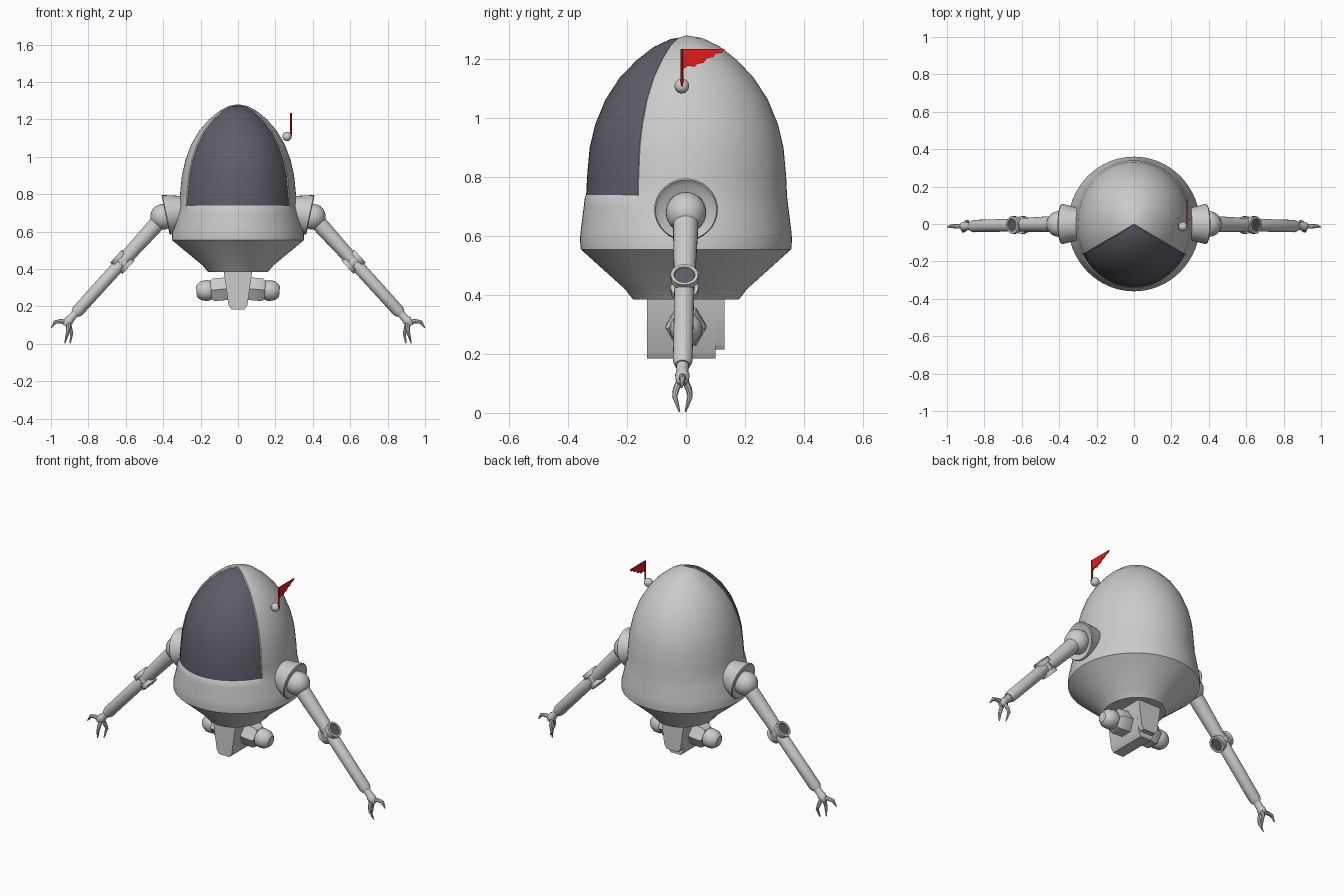
import bpy, bmesh, math
from mathutils import Vector as V

if "Cube" in bpy.data.objects:
    bpy.data.objects.remove(bpy.data.objects["Cube"])


def material(name, rgb):
    m = bpy.data.materials.new(name)
    m.diffuse_color = (*rgb, 1)
    m.use_nodes = True
    m.node_tree.nodes["Principled BSDF"].inputs["Base Color"].default_value = m.diffuse_color
    return m


DARK = material("dark_glass", (0.11, 0.11, 0.14))
RED = material("flag_red", (0.8, 0.01, 0.01))


def finish(name, bm, mat=None, mirror=False):
    bmesh.ops.recalc_face_normals(bm, faces=bm.faces[:])
    me = bpy.data.meshes.new(name)
    bm.to_mesh(me)
    bm.free()
    ob = bpy.data.objects.new(name, me)
    bpy.context.collection.objects.link(ob)
    if mat:
        me.materials.append(mat)
    bpy.ops.object.select_all(action='DESELECT')
    ob.select_set(True)
    bpy.context.view_layer.objects.active = ob
    bpy.ops.object.shade_smooth_by_angle(angle=math.radians(35))
    if mirror:
        ob.modifiers.new("mirror", 'MIRROR')
    return ob


def loft(stations, sides, axis=None):
    """Skin rings given as (position, radius or (ru, rv)); returns a bmesh."""
    bm = bmesh.new()
    pts = [V(p) for p, _ in stations]
    rings = []
    for i, (_, r) in enumerate(stations):
        a = V(axis) if axis else pts[min(i + 1, len(pts) - 1)] - pts[max(i - 1, 0)]
        v = a.normalized().cross(V((0, 1, 0))).normalized()
        u = v.cross(a).normalized()
        ru, rv = r if isinstance(r, tuple) else (r, r)
        ang = [2 * math.pi * k / sides for k in range(sides)]
        rings.append([bm.verts.new(pts[i] + u * ru * math.cos(t) + v * rv * math.sin(t)) for t in ang])
    for a, b in zip(rings, rings[1:]):
        for k in range(sides):
            j = (k + 1) % sides
            bm.faces.new((a[k], a[j], b[j], b[k]))
    bm.faces.new(rings[0])
    bm.faces.new(rings[-1])
    return bm


def turned(name, start, axis, profile, sides=24, mat=None, mirror=True):
    """Turn a (distance, radius) profile around an axis."""
    a = V(axis).normalized()
    return finish(name, loft([(V(start) + a * t, r) for t, r in profile], sides, a), mat, mirror)


def prism(name, pts, vec, mat=None):
    bm = bmesh.new()
    f = bm.faces.new([bm.verts.new(p) for p in pts])
    out = bmesh.ops.extrude_face_region(bm, geom=[f], use_keep_orig=True)
    bmesh.ops.translate(bm, vec=vec, verts=[g for g in out["geom"] if isinstance(g, bmesh.types.BMVert)])
    return finish(name, bm, mat)


def ball(name, centre, r, mirror=False):
    bm = bmesh.new()
    bmesh.ops.create_uvsphere(bm, u_segments=24, v_segments=14, radius=r)
    bmesh.ops.translate(bm, vec=centre, verts=bm.verts)
    return finish(name, bm, None, mirror)


# body: slightly oval turned shell (half width x, half depth y, height)
shell = [(.002, .002, 1.281), (.05, .055, 1.272), (.10, .112, 1.245), (.155, .17, 1.20),
         (.207, .228, 1.14), (.251, .277, 1.065), (.282, .312, .98), (.30, .331, .90),
         (.31, .34, .80), (.315, .343, .735), (.325, .347, .70), (.345, .357, .62),
         (.352, .36, .59), (.353, .357, .555), (.19, .207, .42), (.16, .18, .385)]
N = 64
bm = loft([((0, 0, z), (ry, rx)) for rx, ry, z in shell], N, (0, 0, 1))
bm.normal_update()
bmesh.ops.recalc_face_normals(bm, faces=bm.faces[:])
bm.faces.ensure_lookup_table()
# visor: front sector of the dome, slightly recessed
visor = [bm.faces[i * N + k] for i in range(9) for k in range(21, 43)]
for f in visor:
    f.material_index = 1
bmesh.ops.inset_region(bm, faces=visor, thickness=.005, depth=-.004)
for f in bm.faces:
    f.material_index = 1 if f in visor else 0
body = finish("body_shell", bm)
body.data.materials.append(material("shell_grey", (.8, .8, .8)))
body.data.materials.append(DARK)

# shoulders: flared cup with a ball joint
turned("shoulder_cup", (.26, 0, .716), (.978, 0, -.207),
       [(0, .075), (.125, .108), (.13, .104), (.118, .085)], 32)
ball("shoulder_ball", (.40, 0, .68), .069, True)

# arms
S = V((.40, 0, .68))
D = V((.49, -.012, -.54)).normalized()
turned("upper_arm", S, D, [(0, .043), (.10, .042), (.31, .036)])
E = S + D * .325
side = V((.741, 0, .672))
turned("elbow_joint", E, side,
       [(-.038, .034), (-.045, .036), (-.045, .047), (-.02, .047), (-.02, .034),
        (.02, .034), (.02, .047), (.045, .047), (.045, .036), (.038, .034)])
for s in (1, -1):
    turned("elbow_cap", E, side * s, [(.037, .034), (.040, .034)], 24, DARK)
turned("forearm", S, D, [(.335, .030), (.35, .034), (.68, .033), (.70, .026)])
turned("wrist", S, D, [(.69, .021), (.735, .02), (.745, .025), (.77, .022), (.785, .012)], 16)

# claws: one outward finger, two lower fingers
fingers = {
    "outer_finger": [((.90, -.012, .108), .014), ((.945, -.012, .122), .012),
                     ((.978, -.012, .117), .010), ((.998, -.015, .086), .003)],
    "front_finger": [((.905, -.018, .115), .012), ((.908, -.034, .08), .011),
                     ((.912, -.038, .055), .009), ((.926, -.022, .004), .003)],
    "back_finger": [((.905, -.006, .115), .012), ((.897, .010, .08), .011),
                    ((.890, .014, .055), .009), ((.897, -.002, .004), .003)],
}
for name, path in fingers.items():
    finish(name, loft(path, 8), None, True)

# keel under the body: tapered block with a shorter step at the back
def keel(name, y, depth, bottom):
    w = .05 + (bottom - .185) * .14
    half = [(.078, .40), (w, bottom + .022), (w - .016, bottom)]
    prism(name, [(x, y, z) for x, z in half] + [(-x, y, z) for x, z in reversed(half)], (0, depth, 0))


keel("keel_block", -.132, .232, .185)
keel("keel_rear_step", .10, .03, .215)

# side thrusters: six-sided collar and rounded nozzle
T, TD = (.03, 0, .298), (.985, 0, -.09)
turned("thruster_collar", T, TD, [(0, .06), (.02, .07), (.10, .07), (.115, .058)], 6)
turned("thruster_nozzle", T, TD, [(.10, .045), (.115, .05), (.135, .056), (.165, .052), (.185, .038), (.193, .028)], 16)

# flag on the right side of the dome
ball("flag_mount", (.262, -.014, 1.109), .025)
turned("flag_pole", (.283, -.014, 1.108), (0, 0, 1), [(0, .005), (.127, .005)], 10, RED, False)
pennant = [(-.014, 1.235), (.132, 1.235), (.122, 1.222), (.10, 1.219), (.092, 1.207), (.07, 1.203),
           (.06, 1.188), (.038, 1.184), (.028, 1.174), (.008, 1.178), (-.014, 1.165)]
prism("flag_pennant", [(.281, y, z) for y, z in pennant], (.005, 0, 0), RED)
